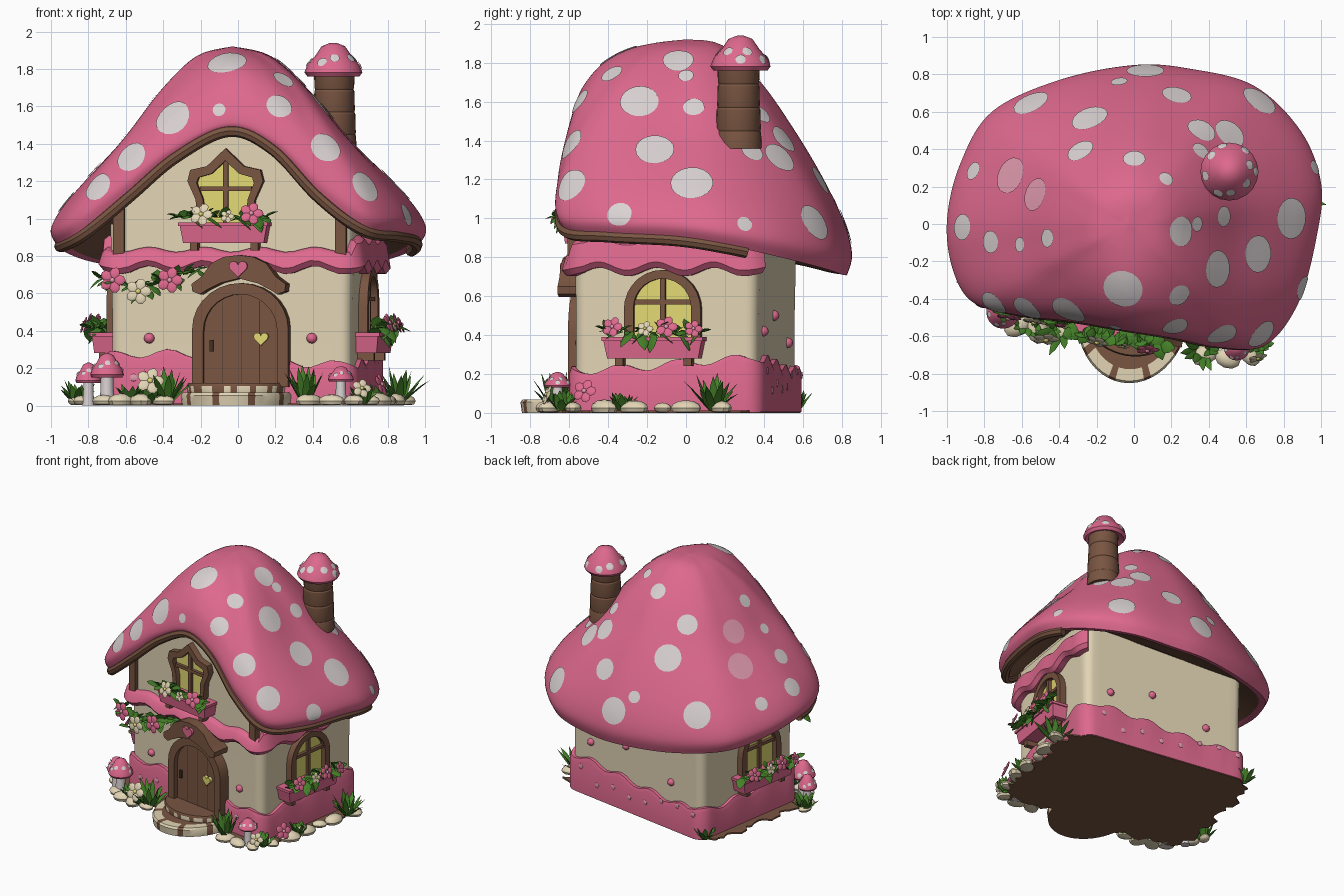
import bpy, bmesh, math, random
from math import sin, cos, pi, radians
from mathutils import Vector, Matrix
from mathutils.bvhtree import BVHTree

if "Cube" in bpy.data.objects:
    bpy.data.objects.remove(bpy.data.objects["Cube"])

random.seed(4)
U = random.uniform
COLOURS = [("pink", (.73, .14, .27)), ("spot_white", (.70, .64, .65)), ("pale_pink", (.74, .32, .42)),
           ("cream", (.76, .66, .46)), ("brown", (.19, .09, .053)), ("dark_brown", (.06, .032, .02)),
           ("green", (.06, .22, .022)), ("yellow", (.76, .69, .17))]
PINK, WHITE, PALE, CREAM, BROWN, DARK, GREEN, YELLOW = range(8)
MATS = []
for nm, c in COLOURS:
    m = bpy.data.materials.new(nm)
    m.diffuse_color = (*c, 1)
    m.use_nodes = True
    m.node_tree.nodes["Principled BSDF"].inputs["Base Color"].default_value = m.diffuse_color
    MATS.append(m)
T = lambda x, y, z: Matrix.Translation((x, y, z))
RZ = lambda d: Matrix.Rotation(radians(d), 4, 'Z')
# House frame and the wall planes (outwards is local -y)
HOUSE = T(.035, -.003, 0) @ RZ(-9)
FRONT = HOUSE @ T(0, -.475, 0)
GABLE = HOUSE @ T(0, -.485, 0)
RIGHT = HOUSE @ T(.65, -.05, 0) @ RZ(90)
LEFT = HOUSE @ T(-.65, -.1, 0) @ RZ(-90)

def finish(bm, name, M=None, angle=40, recalc=True):
    if M: bm.transform(M)
    if recalc: bmesh.ops.recalc_face_normals(bm, faces=bm.faces)
    used = sorted({f.material_index for f in bm.faces})
    for f in bm.faces: f.material_index = used.index(f.material_index)
    me = bpy.data.meshes.new(name)
    bm.to_mesh(me)
    for i in used: me.materials.append(MATS[i])
    o = bpy.data.objects.new(name, me)
    bpy.context.collection.objects.link(o)
    o.select_set(True)
    bpy.context.view_layer.objects.active = o
    bpy.ops.object.shade_smooth_by_angle(angle=radians(angle))
    o.select_set(False)

def skin(bm, rings, mi, wrap=False):
    vs = [[bm.verts.new(p) for p in r] for r in rings]
    n, fs = len(vs[0]), []
    for a, b in list(zip(vs, vs[1:])) + ([(vs[-1], vs[0])] if wrap else []):
        fs += [bm.faces.new((a[j], a[(j+1) % n], b[(j+1) % n], b[j])) for j in range(n)]
    if not wrap: fs += [bm.faces.new(vs[0]), bm.faces.new(vs[-1])]
    for f in fs: f.material_index = mi
    return fs

def prism(bm, outline, d0, d1, mi):
    skin(bm, [[(x, -d, z) for x, z in outline] for d in (d0, d1)], mi)
def box(bm, x0, x1, z0, z1, d0, d1, mi): prism(bm, [(x0, z0), (x1, z0), (x1, z1), (x0, z1)], d0, d1, mi)
def frame(bm, outer, inner, d0, d1, mi):
    skin(bm, [[(x, -d, z) for x, z in o] for o, d in ((outer, d0), (outer, d1), (inner, d1), (inner, d0))], mi, True)
def lathe(bm, prof, x, y, mi, seg=20):
    return skin(bm, [[(x+r*cos(2*pi*k/seg), y+r*sin(2*pi*k/seg), z) for k in range(seg)] for r, z in prof], mi)
def blob(bm, M, mi, seg=10):
    g = bmesh.ops.create_uvsphere(bm, u_segments=seg, v_segments=6, radius=1, matrix=M)
    for f in {f for v in g['verts'] for f in v.link_faces}: f.material_index = mi

def spline(P, n, closed):
    P, out = [Vector(p) for p in P], []
    N = len(P)
    g = lambda i: P[i % N] if closed else P[min(max(i, 0), N-1)]
    for i in range(N if closed else N-1):
        a, b, c, d = g(i-1), g(i), g(i+1), g(i+2)
        for t in (k/n for k in range(n)):
            out.append(.5*(2*b + (c-a)*t + (2*a-5*b+4*c-d)*t*t + (3*b-a-3*c+d)*t**3))
    return out if closed else out + [P[-1]]

def tube(bm, pts, r, mi, seg=8):
    rings = []
    for i, p in enumerate(pts):
        t = (pts[min(i+1, len(pts)-1)] - pts[max(i-1, 0)]).normalized()
        s = t.cross(Vector((0, 0, 1))).normalized()
        rings.append([p + r*cos(2*pi*k/seg)*s + r*sin(2*pi*k/seg)*s.cross(t) for k in range(seg)])
    skin(bm, rings, mi)

def dot(bm, tree, p, n, r, mi):
    """Round painted spot laid onto a curved surface."""
    R = n.to_track_quat('Z', 'Y').to_matrix()
    rings = []
    for q in (1, .7, .4, .1):
        ring = []
        for k in range(18):
            l, nn, _, _ = tree.find_nearest(p + R @ Vector((q*r*cos(k*pi/9), q*r*sin(k*pi/9), 0)))
            ring.append(l + nn*.006)
        rings.append(ring)
    fs = skin(bm, rings, mi)
    bm.faces.remove(fs.pop(-2))
    for f in fs:
        f.normal_update()
        if f.normal.dot(n) < 0: f.normal_flip()

# Roof: rim outline, joined to the apex by side / back / front profiles
RIM = [(.89, .5, .8), (.64, .74, .74), (.3, .83, .71), (0, .85, .71), (-.4, .77, .72), (-.76, .6, .76),
       (-.93, .32, .81), (-1, .02, .86), (-.97, -.24, .87), (-.86, -.42, .93), (-.61, -.49, 1.13),
       (-.35, -.52, 1.34), (-.05, -.57, 1.48), (.2, -.61, 1.38), (.45, -.66, 1.13), (.70, -.65, .95),
       (.88, -.42, .92), (.98, -.05, .9), (1, .22, .86)]
prof = lambda P: spline([(a, b, 0) for a, b in P], 5, False)
SIDE = prof([(0, 0), (.2, .05), (.4, .23), (.6, .47), (.8, .67), (.94, .82), (1, .93), (.97, 1)])
BACK = prof([(0, 0), (.22, .025), (.45, .18), (.65, .38), (.82, .58), (.95, .77), (1, .91), (.97, 1)])
FACE = prof([(0, 0), (.27, .04), (.52, .12), (.75, .29), (.91, .54), (.98, .77), (1, .93), (.97, 1)])
APEX = Vector((-.03, 0, 1.92))
rim = spline(RIM, 8, True)
def roof_ring(i):
    ring = []
    for p in rim:
        d = p - APEX
        w = d.x**2/(d.x**2 + d.y**2)
        f = SIDE[i]*w + (FACE if d.y < 0 else BACK)[i]*(1-w)
        h = max(f.x, .004)
        ring.append((APEX.x+d.x*h, APEX.y+d.y*h, APEX.z+d.z*f.y))
    return ring
under = lambda q, dz: [(APEX.x+(p.x-APEX.x)*q, p.y*q, p.z+dz) for p in rim]
bm = bmesh.new()
fs = skin(bm, [roof_ring(i) for i in range(len(SIDE))] + [under(.92, .01), under(.8, .1), under(.6, .15)], PINK)
for f in fs[-2*len(rim)-2:]: f.material_index = BROWN
fs[-2].material_index = PINK
bmesh.ops.recalc_face_normals(bm, faces=bm.faces)
tree = BVHTree.FromBMesh(bm)
finish(bm, "roof")
bm = bmesh.new()
tube(bm, [Vector((p.x*.95, p.y*.955, p.z-.012)) for p in rim[58:-4]], .032, BROWN)
finish(bm, "eaves_trim")

# Roof spots, placed by the direction they are seen from
bm = bmesh.new()
placed = []
def spots(az, el, items, mi=WHITE):
    a, e = radians(az), radians(el)
    rt, cam = Vector((cos(a), sin(a), 0)), Vector((sin(a)*cos(e), -cos(a)*cos(e), sin(e)))
    up = cam.cross(rt)
    for u, v, r in items:
        p, n, _, _ = tree.ray_cast(rt*u + up*v + cam*5, -cam)
        if p and all((p-q).length > .95*(r+s) for q, s in placed):
            placed.append((p, r))
            dot(bm, tree, p, n, r, mi)
spots(0, 0, [(-.06, 1.84, .11), (-.38, 1.73, .06), (-.35, 1.54, .1), (-.57, 1.33, .085), (-.75, 1.17, .08),
             (-.1, 1.58, .035), (.22, 1.6, .07), (.24, 1.74, .06), (.47, 1.38, .085), (.68, 1.17, .09), (.9, 1.02, .065)])
spots(90, 0, [(-.24, 1.6, .1), (0, 1.73, .04), (-.16, 1.35, .1), (.03, 1.18, .11), (-.53, 1.17, .1), (-.27, 1.05, .045),
              (.04, 1.57, .055), (.48, 1.31, .09), (.39, 1.53, .05), (.66, .98, .1), (.3, .97, .04)])
spots(215, 25, [(.34, 1.17, .09), (.39, .92, .1)], PALE)
spots(215, 25, [(-.13, .98, .1), (.01, 1.22, .075), (-.2, 1.46, .06), (-.58, .9, .08), (-.68, 1.24, .06), (-.86, .84, .08),
                (-.37, .7, .045), (.08, .57, .1), (.68, .99, .06), (.76, .77, .07), (.54, .65, .05), (.42, 1.39, .05), (.56, 1.19, .04)])
spots(0, 90, [(.06, .82, .1), (.28, .7, .08), (.62, .66, .1), (0, .36, .08), (.36, .5, .08), (-.32, .41, .06), (-.58, .66, .1),
              (-.67, .32, .1), (.85, .05, .1), (.25, -.04, .08), (.65, -.16, .09), (-.94, 0, .07), (-.74, -.07, .08), (.17, .24, .04)])
finish(bm, "roof_spots", recalc=False)

# Chimney and spotted mushrooms
def cap(name, x, y, z, r, h, stem=None):
    bm = bmesh.new()
    lathe(bm, [(r*.5, z+h*.15), (r*.9, z), (r, z+h*.12), (r*.9, z+h*.35), (r*.62, z+h*.62), (r*.4, z+h*.9), (.1*r, z+h)], x, y, PINK)
    bmesh.ops.recalc_face_normals(bm, faces=bm.faces)
    t = BVHTree.FromBMesh(bm)
    if stem: lathe(bm, [(stem*1.2, 0), (stem, z*.5), (stem*.9, z+h*.3)], x, y, WHITE, 10)
    finish(bm, name)
    bm = bmesh.new()
    for k in range(9):
        a, hi = k*2.4, (.35, .55, .75)[k % 3]
        l, n, _, _ = t.find_nearest(Vector((x+r*cos(a), y+r*sin(a), z+h*hi)))
        dot(bm, t, l, n, r*.17, WHITE)
    finish(bm, name+"_spots", recalc=False)
bm = bmesh.new()
lathe(bm, [(.12, 1.36), (.116, 1.44), (.112, 1.45), (.115, 1.46), (.112, 1.56), (.107, 1.57), (.11, 1.58), (.107, 1.68), (.102, 1.69), (.106, 1.7), (.11, 1.82)], .515, .27, BROWN)
finish(bm, "chimney", angle=20)
cap("chimney_cap", .51, .28, 1.76, .155, .18)
for i, (x, y, z, r, h) in enumerate([(-.7, -.47, .15, .09, .13), (-.8, -.38, .12, .07, .11), (.55, -.66, .13, .07, .08)]):
    cap("mushroom_%d" % i, x, y, z, r, h, r*.4)

# Walls and the wavy bands that follow them
def perim(hx, hy, r, n=24):
    out = []
    for i, (sx, sy) in enumerate([(-1, 1), (-1, -1), (1, -1), (1, 1)]):
        for k in range(6):
            a = radians(90+90*i+18*k)
            x, y = sx*(hx-r)+r*cos(a), sy*(hy-r)+r*sin(a)
            out.append((x, y, cos(a), sin(a)))
        L = 2*((hx if i % 2 else hy)-r)
        out += [(x-sin(a)*L*k/n, y+cos(a)*L*k/n, cos(a), sin(a)) for k in range(1, n)]
    return out
def band(name, pts, section, wrap, mi):
    bm, rings, s = bmesh.new(), [], 0
    for i, (x, y, nx, ny) in enumerate(pts):
        if i: s += math.hypot(x-pts[i-1][0], y-pts[i-1][1])
        rings.append([(x+nx*o, y+ny*o, z) for o, z in section(s)])
    skin(bm, rings, mi, wrap)
    finish(bm, name, HOUSE)
P = perim(.65, .475, .06)
def loops(name, levels, mi):
    bm = bmesh.new()
    skin(bm, [[(x+nx*o, y+ny*o, z) for x, y, nx, ny in P] for o, z in levels], mi)
    finish(bm, name, HOUSE)
loops("walls", [(0, .01), (0, .5), (.01, .97)], CREAM)
# Brown underside with a ragged edge where the garden is
bm = bmesh.new()
edge = [(x+nx*o, y+ny*o) for x, y, nx, ny in P for o in [.03 if ny > .3 else U(.07, .15)]]
skin(bm, [[(x, y, z) for x, y in edge] for z in (0, .012)], BROWN)
finish(bm, "base_plate", HOUSE)
def skirt(s):
    t = .25 + .022*sin(s*21) + .03*cos(s*3.2-4)
    return [(-.02, .005), (.035, .005), (.035, t-.03), (.025, t), (-.02, t)]
band("pink_skirt", P, skirt, True, PINK)
def awning(s):
    b, t = .725+.022*sin(s*21), .835+.014*sin(s*21)+(.06 if abs(s-1.37) > .68 else 0)
    return [(-.02, b), (.05, b), (.075, b+.03), (.055, t-.02), (.03, t), (-.02, t)]
band("pink_awning", P[8:-25], awning, False, PINK)
bm = bmesh.new()
prism(bm, [(-.63, .75), (.63, .75), (.62, 1.03), (.45, 1.26), (.25, 1.46), (.1, 1.55), (-.1, 1.55), (-.3, 1.44), (-.5, 1.26), (-.63, 1.06)], -.55, 0, CREAM)
finish(bm, "gable_wall", GABLE)
bm = bmesh.new()
for x in (-.6, .6): box(bm, x-.03, x+.03, .8, 1.08, -.03, .03, BROWN)
finish(bm, "gable_posts", GABLE)
bm = bmesh.new()
for x, y, z in [(-.44, -.475, .36), (.44, -.475, .36), (.1, .475, .5), (-.35, .475, .36), (.45, .475, .42)]:
    blob(bm, T(x, y, z) @ Matrix.Diagonal((.03, .03, .028, 1)), PINK)
for k in range(16):
    x, s = -.6+.08*k, (-1 if k % 2 else 1)
    if s > 0 or abs(x-.08) > .3: blob(bm, T(x, s*.51, U(.1, .22)) @ Matrix.Diagonal((.02, .005, .02, 1)), PALE)
finish(bm, "wall_studs", HOUSE)

# Windows
arch = lambda cx, hw, z0, zs, top: [(cx-hw, z0), (cx+hw, z0)] + [(cx+hw*cos(k*pi/14), zs+(top-zs)*sin(k*pi/14)) for k in range(15)]
mirror = lambda h: h + [(-x, z) for x, z in reversed(h[:-1])]
def window(name, M, outer, inner, z0, z1, zm, hw):
    bm = bmesh.new()
    prism(bm, inner, 0, .012, YELLOW)
    frame(bm, outer, inner, -.01, .05, BROWN)
    box(bm, -.013, .013, z0, z1, 0, .035, BROWN)
    box(bm, -hw, hw, zm-.012, zm+.012, 0, .035, BROWN)
    finish(bm, name, M)
for nm, M in (("right", RIGHT @ T(.04, 0, 0)), ("left", LEFT)):
    window(nm+"_window", M, arch(0, .2, .34, .53, .735), arch(0, .15, .38, .54, .69), .36, .7, .57, .155)
window("gable_window", GABLE @ T(-.02, 0, 0), mirror([(.15, .93), (.16, 1.1), (.205, 1.2), (.19, 1.26), (.1, 1.28), (0, 1.375)]),
       mirror([(.115, .97), (.12, 1.1), (.155, 1.19), (.145, 1.22), (.075, 1.24), (0, 1.31)]), .95, 1.33, 1.16, .14)

# Leaves and flowers
def leaf(bm, p, d, L, W, bend):
    d = d.normalized()
    s = (d.cross(Vector((0, 0, 1))) + Vector((1e-4, 0, 0))).normalized()
    rings = []
    for t, w in ((0, .4), (.35, 1), (.7, .75), (1, .05)):
        q = p + d*L*t - Vector((0, 0, bend*t*t))
        rings.append([q-s*W*w, q+s*W*w, q+s.cross(d)*W*w*.3])
    skin(bm, rings, GREEN)
def flower(bm, p, n, r, mi):
    R = T(*p) @ Vector(n).to_track_quat('Z', 'Y').to_matrix().to_4x4()
    for k in range(5):
        blob(bm, R @ RZ(72*k) @ T(r*.56, 0, .006) @ Matrix.Diagonal((r*.52, r*.44, r*.12, 1)), mi, 8)
    blob(bm, R @ T(0, 0, .012) @ Matrix.Diagonal((r*.22, r*.22, r*.16, 1)), YELLOW if mi == CREAM else PALE, 8)
def leaves(bm, x0, x1, z0, z1, y, n):
    for i in range(n):
        t = (i+.5)/n
        leaf(bm, Vector((x0+(x1-x0)*t, y+U(-.02, .02), z0+(z1-z0)*t)), Vector((U(-1, 1), U(-.5, .1), U(-.5, .9))), U(.06, .1), .036, .02)
def planter(name, M, hw, z, blooms):
    bm = bmesh.new()
    skin(bm, [[(-w, .01, q), (w, .01, q), (w, -d, q), (-w, -d, q)] for w, d, q in
              ((hw*.93, .11, z-.1), (hw, .12, z-.01), (hw*1.03, .13, z-.01), (hw*1.03, .13, z+.01), (hw, .12, z+.01))], PINK)
    for s in (-1, 1): box(bm, s*hw*.7-.02, s*hw*.7+.02, z-.14, z-.09, 0, .09, BROWN)
    leaves(bm, -hw*1.05, hw*1.05, z+.035, z+.035, -.12, 40)
    for x, dz, r, mi in blooms: flower(bm, (x, -.165, z+dz), (x, -1, .4), r, mi)
    finish(bm, name, M)
planter("gable_flower_box", GABLE @ T(-.02, 0, 0), .235, .97, [(-.11, .05, .06, CREAM), (.16, .055, .06, PINK), (.03, .04, .035, CREAM)])
for nm, M in (("right", RIGHT), ("left", LEFT)):
    planter(nm+"_flower_box", M, .255, .38, [(-.2, .06, .052, PINK), (-.03, .05, .04, CREAM), (.08, .06, .055, PINK), (.22, .05, .045, PINK)])
bm = bmesh.new()
leaves(bm, -.7, -.45, .68, .62, -.06, 22)
leaves(bm, -.45, -.15, .63, .73, -.06, 26)
for x, z, mi in ((-.62, .67, PINK), (-.48, .61, CREAM), (-.31, .67, PINK)): flower(bm, (x, -.12, z), (0, -1, .1), .066, mi)
finish(bm, "garland", FRONT)

# Door, hood and steps
bm, X = bmesh.new(), .065
prism(bm, arch(X, .21, .1, .4, .6), 0, .05, BROWN)
frame(bm, arch(X, .26, .1, .41, .655), arch(X, .2, .1, .4, .595), 0, .085, BROWN)
for x, h in ((-.1, .56), (0, .59), (.1, .56)): box(bm, X+x-.002, X+x+.002, .12, h, .04, .052, DARK)
box(bm, X-.17, X-.15, .29, .35, .04, .065, DARK)
heart = lambda cx, cz, s: [(cx+s*sin(k*pi/12)**3, cz+s/16*(13*cos(k*pi/12)-5*cos(k*pi/6)-2*cos(k*pi/4)-cos(k*pi/3))) for k in range(24)]
prism(bm, heart(X+.11, .36, .04), .04, .075, YELLOW)
prism(bm, [(X+x, z) for x, z in mirror([(.17, .62), (.21, .595), (.25, .61), (.255, .65), (.2, .69), (.15, .76), (.08, .795), (0, .805)])
           ] + [(X+x, z) for x, z in ((-.1, .655), (0, .68), (.1, .655))], 0, .14, BROWN)
prism(bm, heart(X, .735, .05), .13, .16, PINK)
finish(bm, "door", FRONT)
bm = bmesh.new()
for rx, ry, z0, z1 in ((.3, .375, 0, .07), (.27, .23, .07, .12)):
    ell = lambda q, z: [(X-.03+q*rx*cos(pi+pi*k/24), q*ry*sin(pi+pi*k/24), z) for k in range(25)]
    fs = skin(bm, [ell(.98, z0), ell(1, z1-.015), ell(.97, z1), ell(.8, z1)], CREAM)
    for j, f in enumerate(fs):
        if j >= 75 or (j % 25) % 5 == 0 or (z0 and (j >= 25 or j % 3 == 0)): f.material_index = BROWN
    fs[-2].material_index = BROWN
finish(bm, "steps", FRONT)

# Stones, grass and ground flowers
bm = bmesh.new()
for x, y in [(-.84, -.34), (-.72, -.5), (-.62, -.54), (-.52, -.56), (-.4, -.58), (-.87, -.25), (.38, -.7), (.5, -.72), (.62, -.7), (.7, -.58),
             (.74, -.42), (.78, -.27), (.8, -.12), (.84, 0), (.88, .18)]:
    s = U(.045, .075)
    blob(bm, T(x, y, .025) @ RZ(U(0, 180)) @ Matrix.Diagonal((s*1.2, s*.85, s*.6, 1)), CREAM)
for v in bm.verts: v.co.z = max(v.co.z, .002)
finish(bm, "stones")
bm = bmesh.new()
for x, y, h in [(-.38, -.56, .21), (.36, -.67, .2), (.86, .14, .2), (-.86, -.26, .14), (-.56, .56, .12), (.76, -.33, .1), (-.57, -.52, .13), (.67, -.64, .11), (-.47, -.56, .1)]:
    for k in range(15):
        a, sp = k*2.4, U(.15, 1)
        leaf(bm, Vector((x+.02*cos(a), y+.02*sin(a), .012)), Vector((cos(a)*sp, sin(a)*sp, 1)), h*U(.8, 1.1), .022, h*.15*sp)
flower(bm, (-.47, -.61, .13), (0, -1, .4), .07, CREAM)
flower(bm, (.76, -.52, .11), (1, -.4, .4), .06, PINK)
flower(bm, (.66, -.71, .09), (.3, -1, .4), .05, CREAM)
finish(bm, "grass_and_flowers")
